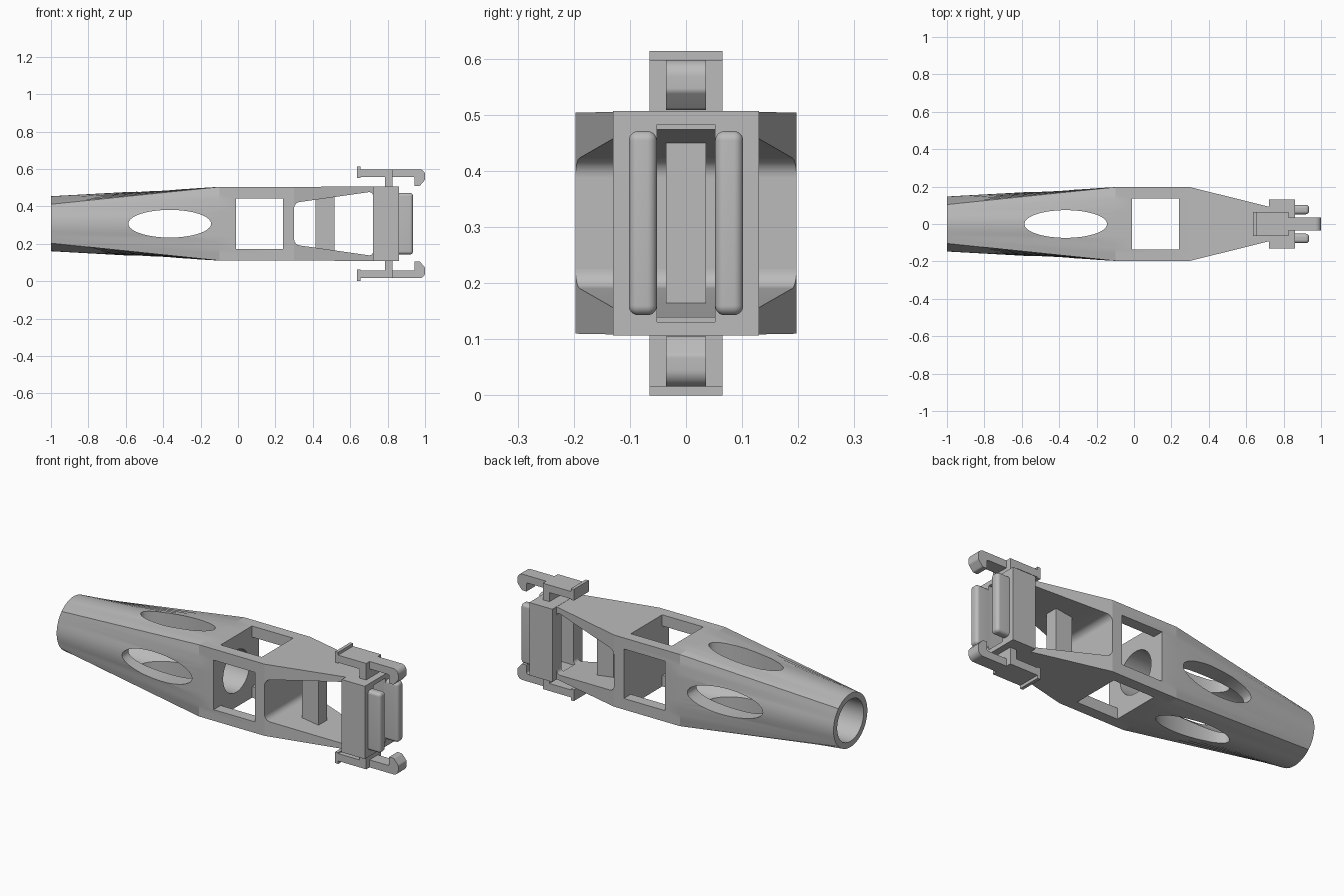
import bpy, bmesh, math
from mathutils import Vector

old = bpy.data.objects.get("Cube")
if old:
    bpy.data.objects.remove(old, do_unlink=True)

CZ = 0.307  # height of the long axis

grey = bpy.data.materials.new("plain grey")
grey.use_nodes = True
colour = (0.5, 0.5, 0.5, 1)
grey.diffuse_color = colour
grey.node_tree.nodes["Principled BSDF"].inputs["Base Color"].default_value = colour


def finish(name, bm):
    bmesh.ops.recalc_face_normals(bm, faces=bm.faces)
    mesh = bpy.data.meshes.new(name)
    bm.to_mesh(mesh)
    bm.free()
    mesh.materials.append(grey)
    obj = bpy.data.objects.new(name, mesh)
    bpy.context.collection.objects.link(obj)
    return obj


def loft(name, rings):
    """Skin a closed solid through rings of equal point count."""
    bm = bmesh.new()
    loops = [[bm.verts.new(p) for p in ring] for ring in rings]
    n = len(loops[0])
    for a, b in zip(loops, loops[1:]):
        for i in range(n):
            j = (i + 1) % n
            bm.faces.new((a[i], a[j], b[j], b[i]))
    bm.faces.new(loops[0])
    bm.faces.new(loops[-1])
    return finish(name, bm)


def box(name, x, y, z):
    """Box from (min, max) pairs."""
    corners = [(0, 0), (1, 0), (1, 1), (0, 1)]
    return loft(name, [[(x[i], y[j], h) for i, j in corners] for h in z])


def prism(name, outline, half):
    """Extrude an x-z outline across y."""
    return loft(name, [[(x, y, z) for x, z in outline] for y in (-half, half)])


def rounded(points, steps=10):
    """Round the corners of (x, z, radius) points."""
    out = []
    for i, (x, z, r) in enumerate(points):
        p = Vector((x, z))
        if r == 0:
            out.append((x, z))
            continue
        a = (Vector(points[i - 1][:2]) - p).normalized()
        b = (Vector(points[(i + 1) % len(points)][:2]) - p).normalized()
        half = a.angle(b) / 2
        centre = p + (a + b).normalized() * r / math.sin(half)
        start = p + a * r / math.tan(half) - centre
        end = p + b * r / math.tan(half) - centre
        turn = start.angle(end)
        for k in range(steps + 1):
            t = k / steps
            v = (start * math.sin((1 - t) * turn) + end * math.sin(t * turn)) / math.sin(turn)
            out.append(tuple(centre + v))
    return out


def apply_modifier(obj, mod):
    bpy.ops.object.select_all(action='DESELECT')
    bpy.context.view_layer.objects.active = obj
    obj.select_set(True)
    bpy.ops.object.modifier_apply(modifier=mod.name)


def combine(obj, tool, operation='DIFFERENCE'):
    mod = obj.modifiers.new("cut", 'BOOLEAN')
    mod.operation = operation
    mod.solver = 'EXACT'
    mod.object = tool
    apply_modifier(obj, mod)
    bpy.data.objects.remove(tool, do_unlink=True)


def smooth(obj):
    bpy.ops.object.select_all(action='DESELECT')
    bpy.context.view_layer.objects.active = obj
    obj.select_set(True)
    bpy.ops.object.shade_smooth_by_angle(angle=math.radians(12))


N = 64
ANGLES = [2 * math.pi * i / N for i in range(N)]


def circle_ring(x, r):
    return [(x, r * math.cos(a), CZ + r * math.sin(a)) for a in ANGLES]


def square_ring(x, hy, hz):
    ring = []
    for a in ANGLES:
        c, s = math.cos(a), math.sin(a)
        m = max(abs(c), abs(s))
        ring.append((x, hy * c / m, CZ + hz * s / m))
    return ring


# Body: round nose blending to a square section, then a wedge
body = loft("body", [
    circle_ring(-1, 0.147),
    square_ring(-0.1, 0.197, 0.197),
    square_ring(0.3, 0.197, 0.197),
    square_ring(0.74, 0.088, 0.199),
])

# Head block at the end of the wedge
combine(body, box("head_block", (0.722, 0.862), (-0.13, 0.13), (CZ - 0.2, CZ + 0.2)), 'UNION')

# Bore along the nose
combine(body, loft("bore", [circle_ring(-1.1, 0.115), circle_ring(0.05, 0.115)]))

# Oval and square windows through both directions
oval = [(-0.365 + 0.221 * math.cos(a), 0.074 * math.sin(a)) for a in ANGLES]
square = [(-0.01, -0.136), (0.24, -0.136), (0.24, 0.136), (-0.01, 0.136)]
for outline in (oval, square):
    combine(body, loft("side_window", [[(x, y, CZ + v) for x, v in outline] for y in (-0.4, 0.4)]))
    combine(body, loft("top_window", [[(x, v, z) for x, v in outline] for z in (-0.2, 0.8)]))

# Flared slot through the wedge
slot = rounded([(0.3, CZ - 0.112, 0.035), (0.722, CZ - 0.172, 0.02),
                (0.722, CZ + 0.172, 0.02), (0.3, CZ + 0.112, 0.035)])
combine(body, prism("slot", slot, 0.4))

# Opening through the head block
combine(body, box("head_opening", (0.71, 0.95), (-0.052, 0.052), (CZ - 0.176, CZ + 0.176)))
smooth(body)

# Upright post inside the slot
box("slot_post", (0.415, 0.515), (-0.036, 0.036), (CZ - 0.155, CZ + 0.155))

# Rounded rails on the head face
for side, name in ((1, "left_rail"), (-1, "right_rail")):
    ys = sorted((side * 0.052, side * 0.102))
    rail = box(name, (0.835, 0.936), ys, (CZ - 0.164, CZ + 0.164))
    bevel = rail.modifiers.new("round", 'BEVEL')
    bevel.width = 0.017
    bevel.segments = 8
    apply_modifier(rail, bevel)
    smooth(rail)

# Hooked clips above and below the head
hook = rounded([(0.825, 0.25, 0), (0.945, 0.25, 0.008), (0.945, 0.202, 0),
                (0.972, 0.202, 0.012), (1.0, 0.235, 0.015), (1.0, 0.291, 0.03),
                (0.825, 0.291, 0)])
for side, name in ((1, "upper"), (-1, "lower")):
    def heights(a, b):
        return sorted((CZ + side * a, CZ + side * b))
    box(name + "_clip_plate", (0.655, 0.825), (-0.065, 0.065), heights(0.25, 0.291))
    box(name + "_clip_lip", (0.637, 0.655), (-0.065, 0.065), heights(0.245, 0.307))
    box(name + "_clip_stem", (0.785, 0.825), (-0.065, 0.065), heights(0.195, 0.25))
    smooth(prism(name + "_clip_hook", [(x, CZ + side * z) for x, z in hook], 0.036))
